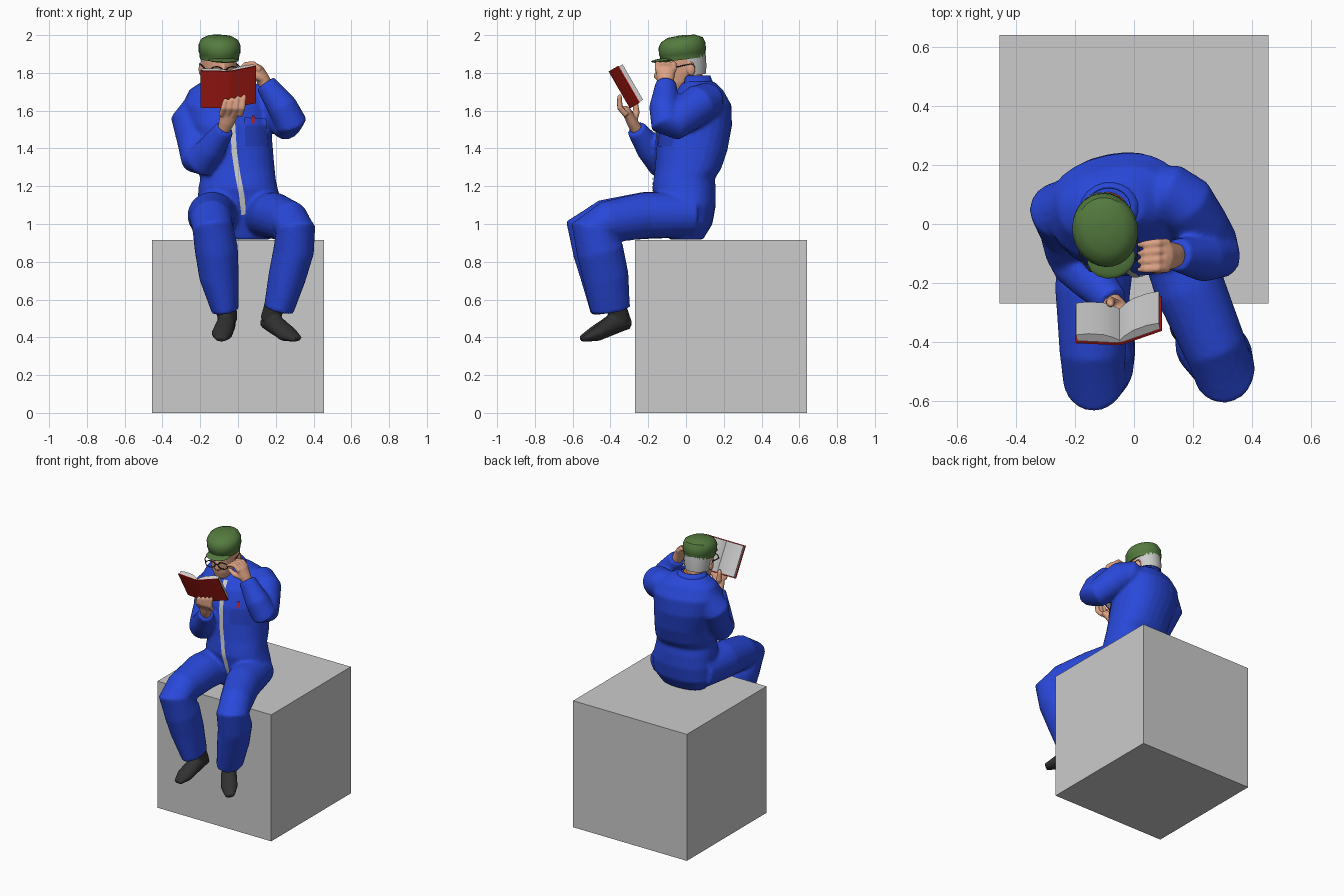
import bpy, bmesh, math
from mathutils import Vector, Matrix, Euler

if "Cube" in bpy.data.objects:
    bpy.data.objects.remove(bpy.data.objects["Cube"])

X, Y = Vector((1, 0, 0)), Vector((0, 1, 0))


def material(name, *rgb):
    m = bpy.data.materials.new(name)
    m.diffuse_color = (*rgb, 1)
    m.use_nodes = True
    m.node_tree.nodes["Principled BSDF"].inputs["Base Color"].default_value = m.diffuse_color
    return m


BLUE = material("blue", .022, .065, .70)
DARK_BLUE = material("dark_blue", .018, .05, .52)
GREEN = material("green", .09, .20, .05)
SKIN = material("skin", .72, .36, .23)
RED = material("red", .55, .015, .01)
ORANGE = material("orange", .8, .2, .03)
BLACK = material("black", .03, .03, .03)


def finish(name, bm, mat=None, voxel=0, matrix=None, angle=50):
    bmesh.ops.recalc_face_normals(bm, faces=bm.faces[:])
    me = bpy.data.meshes.new(name)
    bm.to_mesh(me)
    bm.free()
    ob = bpy.data.objects.new(name, me)
    bpy.context.collection.objects.link(ob)
    if mat:
        me.materials.append(mat)
    if matrix:
        ob.matrix_world = matrix
    bpy.ops.object.select_all(action='DESELECT')
    ob.select_set(True)
    bpy.context.view_layer.objects.active = ob
    bpy.ops.object.shade_smooth_by_angle(angle=math.radians(angle))
    if voxel:
        r = ob.modifiers.new("fuse", 'REMESH')
        r.mode, r.voxel_size, r.use_smooth_shade = 'VOXEL', voxel, True
        s = ob.modifiers.new("soften", 'SMOOTH')
        s.factor, s.iterations = .5, 3
    return ob


def skin(bm, rings, caps=True, n=20, e=1.0):
    """Loft through rings of (centre, side, other, rx, ry)."""
    loops = []
    for c, u, v, rx, ry in rings:
        loop = []
        for i in range(n):
            a = math.tau * i / n
            ca, sa = math.cos(a), math.sin(a)
            loop.append(bm.verts.new(c + u * rx * math.copysign(abs(ca) ** e, ca)
                                     + v * ry * math.copysign(abs(sa) ** e, sa)))
        loops.append(loop)
    for a, b in zip(loops, loops[1:]):
        for i in range(n):
            bm.faces.new((a[i], a[(i + 1) % n], b[(i + 1) % n], b[i]))
    if caps:
        bm.faces.new(loops[0])
        bm.faces.new(loops[-1])


def tube(bm, pts, ref=X, **kw):
    """Tube along points (x, y, z, r) or (x, y, z, rx, ry)."""
    cs = [Vector(p[:3]) for p in pts]
    rings = []
    for i, p in enumerate(pts):
        t = (cs[min(i + 1, len(cs) - 1)] - cs[max(i - 1, 0)]).normalized()
        u = (ref - t * ref.dot(t)).normalized()
        rings.append((cs[i], u, t.cross(u), p[3], p[-1]))
    skin(bm, rings, **kw)


def stack(bm, rows, **kw):
    """Horizontal rings (x, y, z, rx, ry, yaw)."""
    rings = []
    for x, y, z, rx, ry, yaw in rows:
        a = math.radians(yaw)
        u = Vector((math.cos(a), math.sin(a), 0))
        rings.append((Vector((x, y, z)), u, Vector((-u.y, u.x, 0)), rx, ry))
    skin(bm, rings, **kw)


def ball(bm, c, s):
    bmesh.ops.create_uvsphere(bm, u_segments=16, v_segments=10, radius=1,
                              matrix=Matrix.Translation(c) @ Matrix.Diagonal((*s, 1)))


# seat block
bm = bmesh.new()
bmesh.ops.create_cube(bm, size=1, matrix=Matrix.Translation((0, .185, .4575))
                      @ Matrix.Diagonal((.91, .91, .915, 1)))
finish("seat_block", bm)

# coverall: torso, arms and trouser legs fused
bm = bmesh.new()
stack(bm, [(.01, .0, .918, .16, .09, 0), (.01, .01, 1.0, .215, .13, 0), (.01, 0, 1.1, .225, .158, 0),
           (0, -.01, 1.19, .21, .168, 2), (0, -.01, 1.24, .20, .162, 4), (-.01, .01, 1.29, .205, .175, 5),
           (-.02, .03, 1.39, .205, .188, 8), (-.05, .045, 1.52, .225, .195, 11),
           (-.06, .06, 1.63, .235, .175, 12), (-.07, .07, 1.71, .19, .12, 12),
           (-.08, .06, 1.755, .11, .085, 12)], e=.88, n=28)
tube(bm, [(-.14, .07, 1.63, .085), (-.20, .065, 1.61, .1), (-.25, .045, 1.55, .105), (-.225, -.02, 1.43, .095),
          (-.21, -.09, 1.345, .092), (-.19, -.135, 1.335, .088), (-.14, -.19, 1.40, .075), (-.07, -.265, 1.505, .052)],
     Vector((-.064, -.033, .022)))
tube(bm, [(.05, .12, 1.62, .085), (.12, .105, 1.65, .1), (.17, .07, 1.635, .105), (.225, -.01, 1.575, .098),
          (.265, -.07, 1.53, .09), (.28, -.105, 1.535, .085), (.235, -.115, 1.62, .08), (.145, -.105, 1.745, .056)],
     Vector((-.044, -.017, -.026)))
tube(bm, [(-.11, .03, 1.05, .13, .12), (-.14, -.22, 1.045, .128, .125), (-.14, -.44, 1.015, .112, .112),
          (-.135, -.52, .985, .108, .118), (-.115, -.475, .87, .115, .128), (-.10, -.435, .72, .105, .122),
          (-.067, -.40, .54, .072, .105)])
tube(bm, [(.12, .03, 1.05, .13, .12), (.19, -.22, 1.045, .12, .122), (.275, -.42, 1.01, .108, .112),
          (.305, -.495, .975, .105, .115), (.295, -.455, .86, .108, .125), (.26, -.425, .72, .10, .122),
          (.215, -.40, .545, .08, .105)])
suit = finish("coverall", bm, BLUE, .011)


# strips lying on the coverall front
def patch(name, rows, mat, lift):
    bm = bmesh.new()
    vs = [[bm.verts.new((x, -.205, z)) for x in (a, b)] for a, b, z in rows]
    for p, q in zip(vs, vs[1:]):
        bm.faces.new((p[0], p[1], q[1], q[0]))
    bmesh.ops.subdivide_edges(bm, edges=bm.edges[:], cuts=5, use_grid_fill=True)
    ob = finish(name, bm, mat)
    s = ob.modifiers.new("wrap", 'SHRINKWRAP')
    s.target, s.wrap_method, s.wrap_mode = suit, 'PROJECT', 'ABOVE_SURFACE'
    s.use_project_y, s.offset = True, lift


mid = [(-.045, 1.68), (-.035, 1.6), (-.03, 1.53), (-.02, 1.38), (0, 1.25), (.02, 1.15), (.03, 1.05)]
patch("zip", [(x - .014, x + .014, z) for x, z in mid], None, .005)
patch("chest_pocket", [(.035, .15, 1.53), (.035, .155, 1.41)], DARK_BLUE, .004)
patch("pocket_flap", [(.03, .155, 1.56), (.03, .158, 1.52)], BLUE, .008)
patch("pen", [(.07, .083, 1.57), (.07, .083, 1.53)], RED, .012)

# shoes
for side, pts in {
    "left": [(-.065, -.38, .59), (-.055, -.345, .49), (-.05, -.30, .48), (-.065, -.40, .465),
             (-.085, -.49, .418), (-.09, -.56, .391)],
    "right": [(.20, -.38, .59), (.17, -.345, .49), (.15, -.305, .48), (.20, -.39, .465),
              (.26, -.47, .418), (.315, -.54, .391)]}.items():
    bm = bmesh.new()
    tube(bm, [(*pts[0], .055), (*pts[1], .053)])
    size = [(.04, .035), (.052, .052), (.056, .038), (.03, .015)]
    tube(bm, [(*p, *s) for p, s in zip(pts[2:], size)])
    finish(side + "_shoe", bm, BLACK, .008)

# hand under the book: palm, four fingers on the cover, thumb on the page
bm = bmesh.new()
tube(bm, [(-.08, -.255, 1.49, .032), (-.06, -.285, 1.54, .042, .03), (-.04, -.315, 1.60, .05, .024),
          (-.035, -.325, 1.615, .04, .015)])
for i in range(4):
    x = -.088 + .033 * i
    tube(bm, [(x, -.315, 1.575, .016), (x + .012, -.35, 1.615, .016), (x + .02, -.352, 1.65 + .007 * i, .014),
              (x + .025, -.35, 1.665 + .007 * i, .007)], n=10)
tube(bm, [(-.05, -.28, 1.54, .02), (-.08, -.262, 1.59, .018), (-.08, -.268, 1.64, .015), (-.078, -.275, 1.66, .007)], n=10)
finish("book_hand", bm, SKIN, .006)

# hand adjusting the glasses
bm = bmesh.new()
tube(bm, [(.155, -.105, 1.72, .035), (.13, -.107, 1.77, .036, .045), (.105, -.107, 1.82, .03, .055),
          (.095, -.107, 1.84, .015, .045)], Vector((1, 0, .7)))
for i in range(4):
    y = -.065 - .028 * i
    tube(bm, [(.115, y, 1.815, .017), (.08, y, 1.848, .016), (.04, y - .004, 1.845, .014),
              (.012, y - .006, 1.828, .007)], Y, n=10)
tube(bm, [(.125, -.135, 1.77, .02), (.08, -.155, 1.785, .017), (.035, -.145, 1.805, .014), (.02, -.14, 1.81, .007)], Y, n=10)
finish("glasses_hand", bm, SKIN, .006)

# neck, shirt and collar
bm = bmesh.new()
tube(bm, [(-.085, .045, 1.68, .07), (-.095, .025, 1.76, .064), (-.10, .02, 1.84, .066)])
finish("neck", bm, SKIN)
bm = bmesh.new()
stack(bm, [(-.08, .035, 1.68, .10, .105, 12), (-.09, .032, 1.745, .078, .078, 12), (-.092, .032, 1.77, .072, .074, 12)])
finish("shirt", bm, ORANGE)
bm = bmesh.new()
stack(bm, [(-.078, .055, 1.715, .135, .11, 12), (-.085, .05, 1.755, .10, .09, 12), (-.088, .05, 1.785, .085, .08, 12)], caps=False)
bmesh.ops.delete(bm, geom=[v for v in bm.verts if v.co.y < -.02], context='VERTS')
collar = finish("collar", bm, BLUE)
collar.modifiers.new("thick", 'SOLIDIFY').thickness = .01

# head parts share one tilted frame
HEAD = Matrix.Translation((-.1, -.01, 1.838)) @ Euler((math.radians(7), 0, math.radians(12))).to_matrix().to_4x4()
bm = bmesh.new()
stack(bm, [(0, -.075, -.142, .03, .022, 0), (0, -.06, -.125, .052, .05, 0), (0, -.035, -.085, .073, .083, 0),
           (0, -.01, -.04, .086, .108, 0), (0, 0, .02, .092, .114, 0), (0, 0, .08, .09, .11, 0),
           (0, 0, .13, .055, .065, 0)])
tube(bm, [(0, -.11, .015, .01), (0, -.125, -.02, .014), (0, -.128, -.042, .02, .018), (0, -.112, -.056, .012)])
for s in (-1, 1):
    ball(bm, (s * .093, .015, -.02), (.014, .024, .036))
finish("head", bm, SKIN, .006, HEAD)
bm = bmesh.new()
stack(bm, [(0, .022, -.055, .082, .09, 0), (0, .022, -.01, .09, .097, 0), (0, .02, .05, .096, .102, 0)])
finish("hair", bm, None, 0, HEAD)

# cap with band and brim
bm = bmesh.new()
stack(bm, [(0, 0, .035, .102, .12, 0), (0, 0, .065, .106, .123, 0), (0, 0, .07, .11, .126, 0),
           (0, .002, .11, .111, .126, 0), (0, .005, .138, .098, .112, 0), (0, .005, .156, .065, .075, 0),
           (0, .005, .161, .02, .02, 0)], n=28)
ball(bm, (0, -.105, .042), (.082, .068, .011))
finish("cap", bm, GREEN, 0, HEAD, 40)

# glasses: rims, bridge and temples
cu = bpy.data.curves.new("glasses", 'CURVE')
cu.dimensions, cu.bevel_depth, cu.bevel_resolution = '3D', .0035, 1
cu.materials.append(BLACK)
glasses = bpy.data.objects.new("glasses", cu)
bpy.context.collection.objects.link(glasses)
glasses.matrix_world = HEAD


def wire(points, cyclic=False):
    sp = cu.splines.new('POLY')
    sp.points.add(len(points) - 1)
    for p, c in zip(sp.points, points):
        p.co = (*c, 1)
    sp.use_cyclic_u = cyclic


for s in (-1, 1):
    wire([(s * .044 + .034 * math.cos(a), -.138, -.012 + .024 * math.sin(a))
          for a in (math.tau * i / 16 for i in range(16))], True)
    wire([(s * .078, -.138, -.008), (s * .098, -.10, -.003), (s * .1, .02, .008), (s * .098, .035, -.01)])
wire([(-.01, -.138, -.008), (0, -.142, -.004), (.01, -.138, -.008)])

# open book: cover and page block extruded along the spine
v = Vector((0, -.5, .866))
u = Vector((1, .15, .07))
u = (u - v * u.dot(v)).normalized()
n = u.cross(v)
BOOK = Matrix((u, v, n)).transposed().to_4x4()
BOOK.translation = (-.052, -.322, 1.728)


def prism(name, profile, half, mat):
    bm = bmesh.new()
    f = bm.faces.new([bm.verts.new((x, -half, z)) for x, z in profile])
    ex = bmesh.ops.extrude_face_region(bm, geom=[f])['geom']
    bmesh.ops.translate(bm, vec=(0, 2 * half, 0), verts=[g for g in ex if isinstance(g, bmesh.types.BMVert)])
    finish(name, bm, mat, 0, BOOK, 30)


def mirrored(half):
    return [(-x, z) for x, z in reversed(half)] + half


prism("book_cover", mirrored([(.012, .035), (.148, .005)]) + mirrored([(.012, .029), (.148, -.001)])[::-1], .113, RED)
prism("book_pages", mirrored([(.012, .028), (.142, -.001)])
      + [(.142, -.024), (.10, -.022), (.05, -.010), (.02, .006), (0, .022),
         (-.02, .006), (-.05, -.010), (-.10, -.022), (-.142, -.024)], .108, None)
